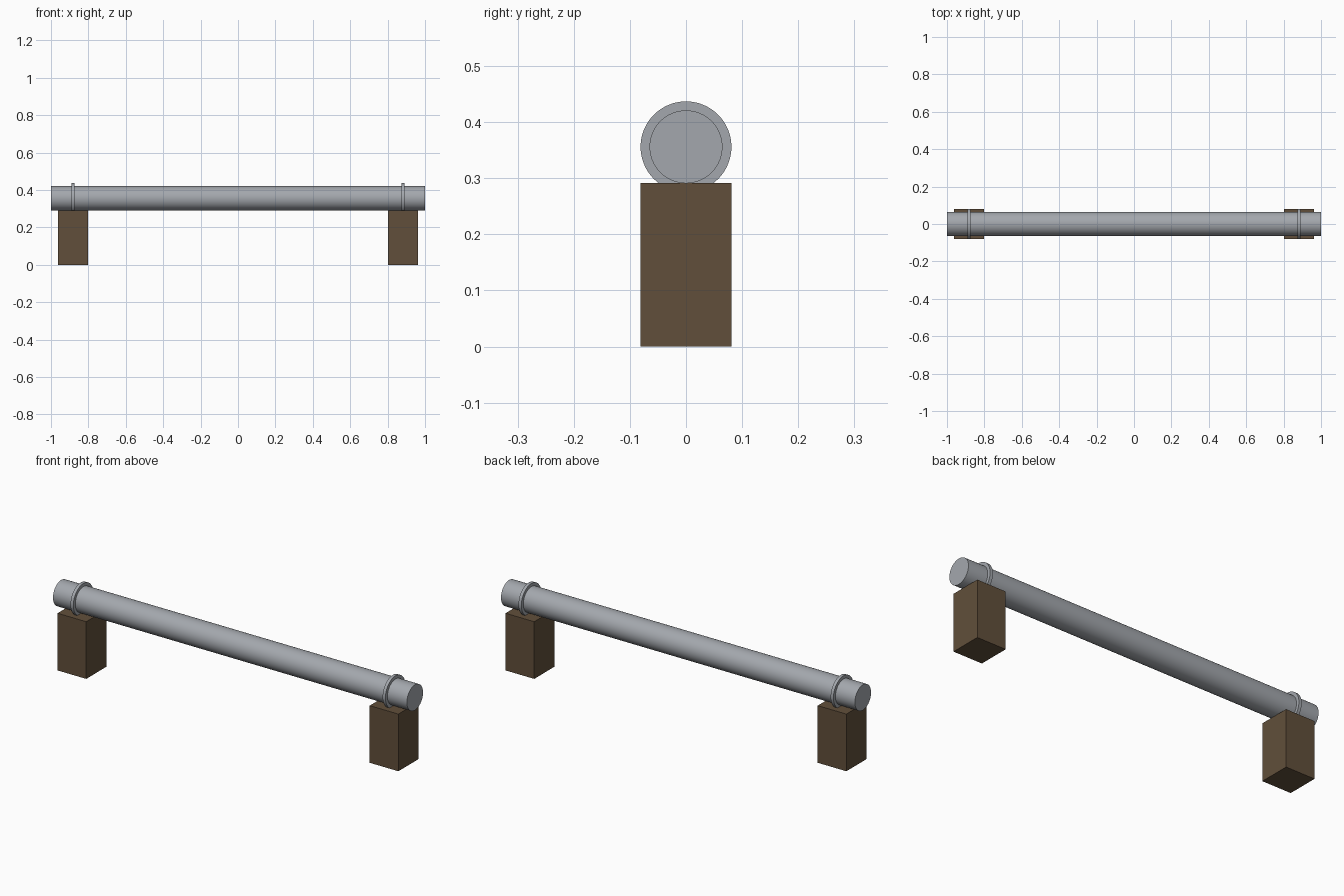
import bpy, math

if "Cube" in bpy.data.objects:
    bpy.data.objects.remove(bpy.data.objects["Cube"])


def material(name, rgb):
    m = bpy.data.materials.new(name)
    m.diffuse_color = (*rgb, 1)
    m.use_nodes = True
    m.node_tree.nodes["Principled BSDF"].inputs["Base Color"].default_value = m.diffuse_color
    return m


STEEL = material("grey_steel", (0.37, 0.39, 0.42))
WOOD = material("brown_wood", (0.12, 0.078, 0.043))
AXIS_Z, PIPE_R, COLLAR_R, POST_X, POST_H = 0.356, 0.065, 0.081, 0.882, 0.292


def rod(name, radius, length, x):
    """Smooth-sided cylinder lying along x."""
    bpy.ops.mesh.primitive_cylinder_add(vertices=64, radius=radius, depth=length,
                                        location=(x, 0, AXIS_Z),
                                        rotation=(0, math.pi / 2, 0))
    ob = bpy.context.object
    ob.name = name
    ob.data.materials.append(STEEL)
    bpy.ops.object.shade_smooth_by_angle(angle=math.radians(30))
    return ob


# Long horizontal pipe
rod("pipe", PIPE_R, 2.0, 0)

for side, label in ((-1, "left"), (1, "right")):
    # Thin collar around the pipe
    rod(label + "_collar", COLLAR_R, 0.016, side * POST_X)
    # Square support post
    bpy.ops.mesh.primitive_cube_add(size=1, location=(side * POST_X, 0, POST_H / 2))
    post = bpy.context.object
    post.name = label + "_post"
    post.scale = (0.162, 0.162, POST_H)
    post.data.materials.append(WOOD)
